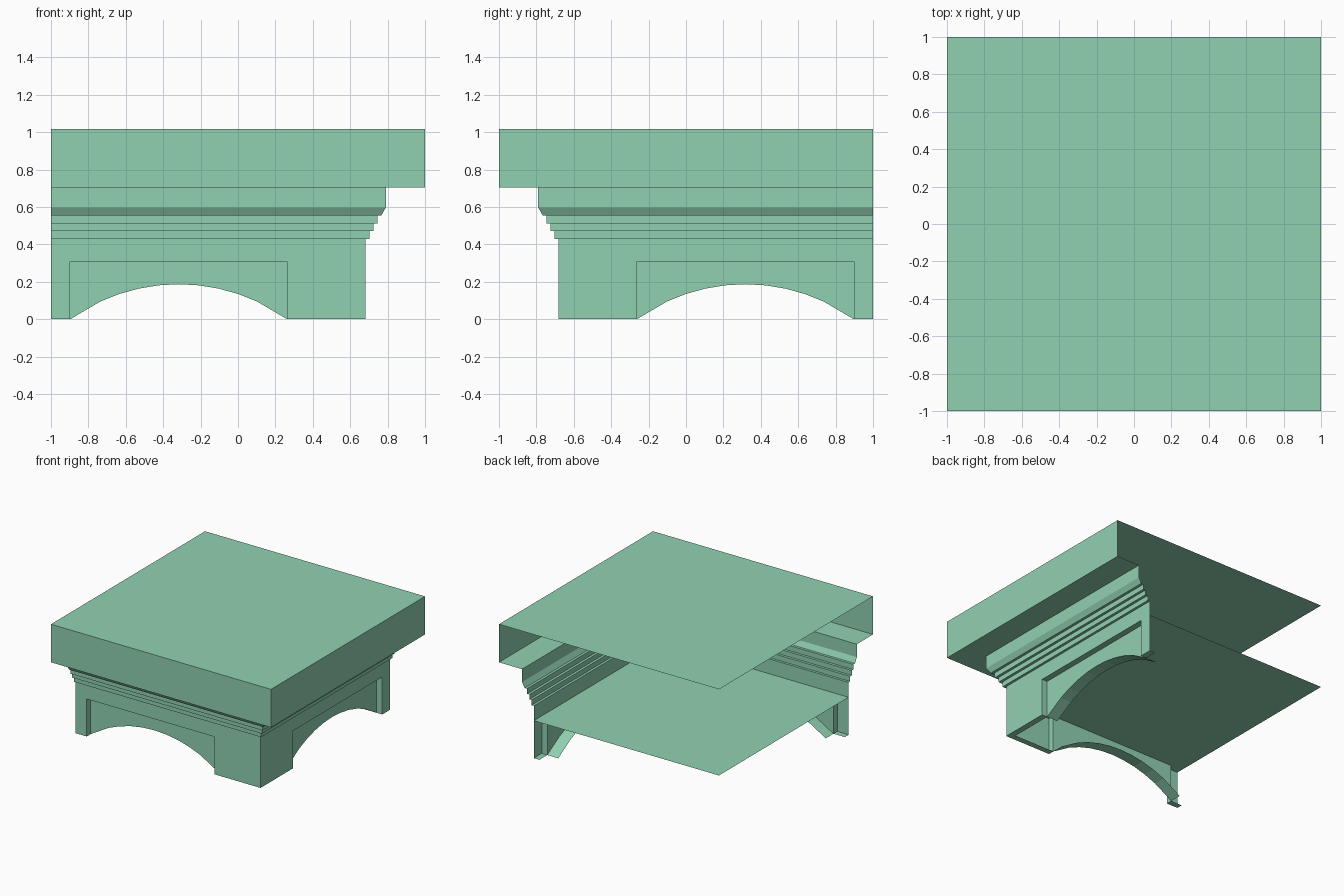
import bpy, bmesh, math

if "Cube" in bpy.data.objects:
    bpy.data.objects.remove(bpy.data.objects["Cube"])

WALL, PANEL, SOFFIT = 0.683, 0.633, 0.533   # distances of wall, recessed panel and soffit back
X0, X1, ZP = -0.897, 0.263, 0.308           # recess extents
TOP = 1.016

# One green finish for every part
green = bpy.data.materials.new("green")
green.diffuse_color = (0.283, 0.637, 0.442, 1)
green.use_nodes = True
green.node_tree.nodes["Principled BSDF"].inputs["Base Color"].default_value = green.diffuse_color


def make(name, quads, both=True):
    """Object from front-side quads, optionally mirrored over the diagonal to the right side."""
    bm = bmesh.new()
    for q in quads:
        bm.faces.new([bm.verts.new(p) for p in q])
        if both:
            bm.faces.new([bm.verts.new((-y, -x, z)) for x, y, z in reversed(q)])
    bmesh.ops.remove_doubles(bm, verts=bm.verts, dist=1e-4)
    me = bpy.data.meshes.new(name)
    bm.to_mesh(me)
    bm.free()
    me.materials.append(green)
    ob = bpy.data.objects.new(name, me)
    bpy.context.collection.objects.link(ob)
    return ob


def upright(x0, x1, y, z0, z1):
    return [(x0, y, z0), (x1, y, z0), (x1, y, z1), (x0, y, z1)]


# Moulded cornice: profile (distance, height) run along the front, mitred at the corner
profile = [(WALL, ZP), (WALL, 0.43), (0.703, 0.43), (0.703, 0.472), (0.724, 0.472),
           (0.724, 0.512), (0.745, 0.512), (0.745, 0.554), (0.766, 0.554),
           (0.79, 0.597), (0.79, 0.703), (1, 0.703), (1, TOP)]
make("cornice", [[(-1, -a, za), (a, -a, za), (b, -b, zb), (-1, -b, zb)]
                 for (a, za), (b, zb) in zip(profile, profile[1:])])

# Top sheet and lower ceiling sheet
make("top_slab", [[(-1, -1, TOP), (1, -1, TOP), (1, 1, TOP), (-1, 1, TOP)]], False)
make("ceiling", [[(-1, -WALL, ZP), (-1, 1, ZP), (WALL, 1, ZP), (WALL, -WALL, ZP)]], False)

# Piers: outer faces, recess sides and narrow undersides
make("piers", [
    upright(-1, X0, -WALL, 0, ZP),
    upright(X1, WALL, -WALL, 0, ZP),
    [(X0, -WALL, 0), (X0, -PANEL, 0), (X0, -PANEL, ZP), (X0, -WALL, ZP)],
    [(X1, -PANEL, 0), (X1, -WALL, 0), (X1, -WALL, ZP), (X1, -PANEL, ZP)],
    [(-1, -WALL, 0), (-1, -PANEL, 0), (X0, -PANEL, 0), (X0, -WALL, 0)],
    [(X1, -WALL, 0), (X1, -PANEL, 0), (PANEL, -PANEL, 0), (WALL, -WALL, 0)],
])

# Arch curve: segmental arc with longer end segments
half, rise = (X1 - X0) / 2, 0.187
radius = (half ** 2 + rise ** 2) / (2 * rise)
end = math.asin(half / radius)
angles = [-end] + [end * 0.7 * (i / 4 - 1) for i in range(9)] + [end]
arc = [((X0 + X1) / 2 + radius * math.sin(a), radius * math.cos(a) - radius + rise)
       for a in angles]
spans = list(zip(arc, arc[1:]))

# Recessed spandrel panel and arch underside
make("arch_panel", [[(a, -PANEL, za), (b, -PANEL, zb), (b, -PANEL, ZP), (a, -PANEL, ZP)]
                    for (a, za), (b, zb) in spans])
make("arch_soffit", [[(a, -PANEL, za), (a, -SOFFIT, za), (b, -SOFFIT, zb), (b, -PANEL, zb)]
                     for (a, za), (b, zb) in spans])
